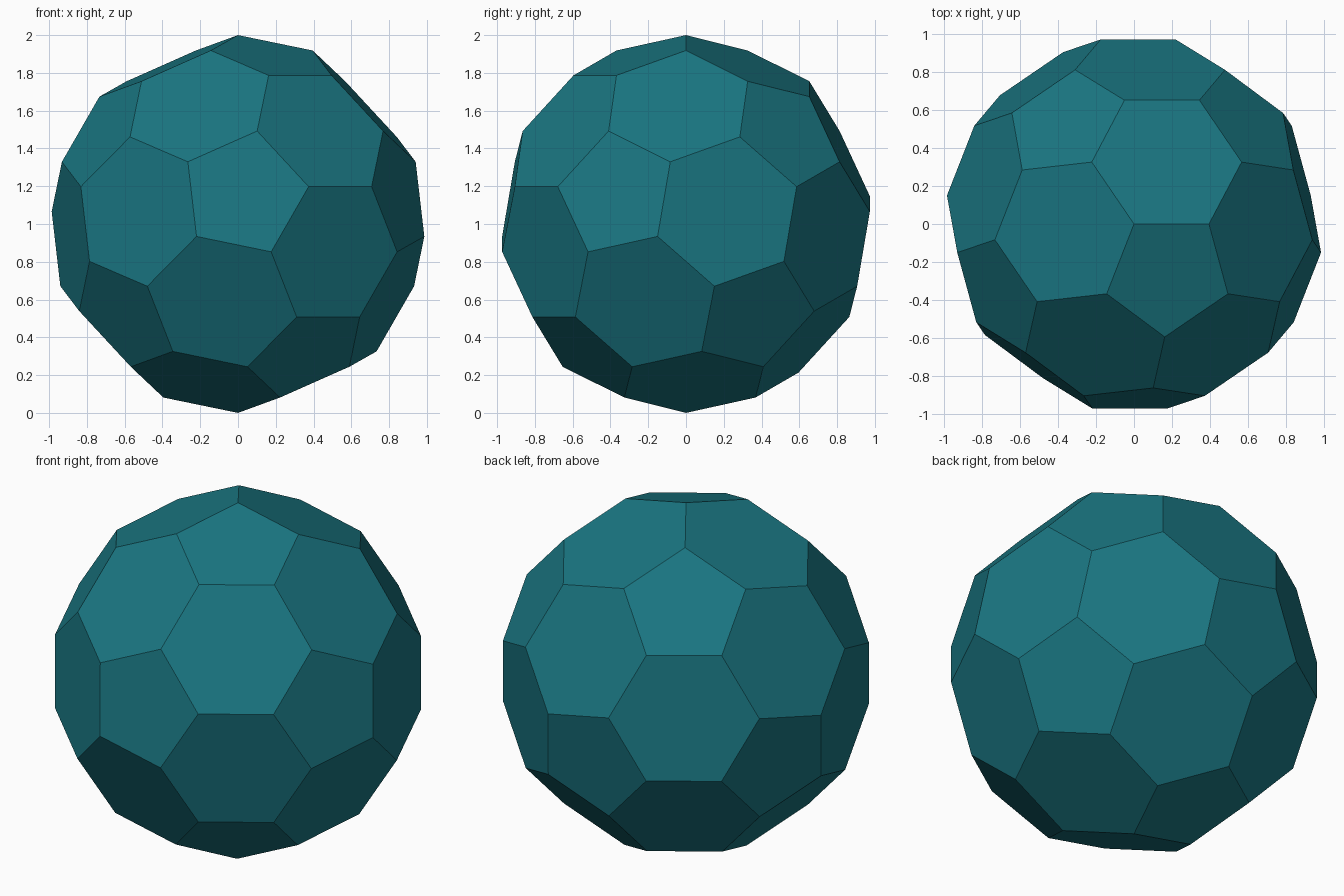
import bpy, bmesh, math
from mathutils import Matrix, Vector

if "Cube" in bpy.data.objects:
    bpy.data.objects.remove(bpy.data.objects["Cube"])

# truncated icosahedron: cut every icosahedron edge at its thirds
ico = bmesh.new()
bmesh.ops.create_icosphere(ico, subdivisions=1, radius=1.0)
points = []
for e in ico.edges:
    a, b = (v.co for v in e.verts)
    points += [(2 * a + b).normalized(), (a + 2 * b).normalized()]
ico.free()

bm = bmesh.new()
for p in points:
    bm.verts.new(p)
bmesh.ops.convex_hull(bm, input=bm.verts[:])
bmesh.ops.dissolve_limit(bm, angle_limit=math.radians(3),
                         verts=bm.verts[:], edges=bm.edges[:])
bmesh.ops.recalc_face_normals(bm, faces=bm.faces[:])

# stand it on one corner, with a pentagon edge pointing along +x at the top
pentagon = next(f for f in bm.faces if len(f.verts) == 5)
z = pentagon.verts[0].co.normalized()
n = pentagon.verts[-1].co
x = (n - n.dot(z) * z).normalized()
y = z.cross(x)
rot = Matrix((x, y, z)).to_4x4()
bm.transform(Matrix.Translation(Vector((0, 0, 1))) @ rot)

# flat-faced ball
mesh = bpy.data.meshes.new("faceted_ball")
bm.to_mesh(mesh)
bm.free()
ball = bpy.data.objects.new("faceted_ball", mesh)
bpy.context.collection.objects.link(ball)
for p in mesh.polygons:
    p.use_smooth = False

# deep teal finish
mat = bpy.data.materials.new("teal_finish")
mat.diffuse_color = (0.01, 0.18, 0.22, 1)
mat.use_nodes = True
mat.node_tree.nodes["Principled BSDF"].inputs["Base Color"].default_value = mat.diffuse_color
mesh.materials.append(mat)
